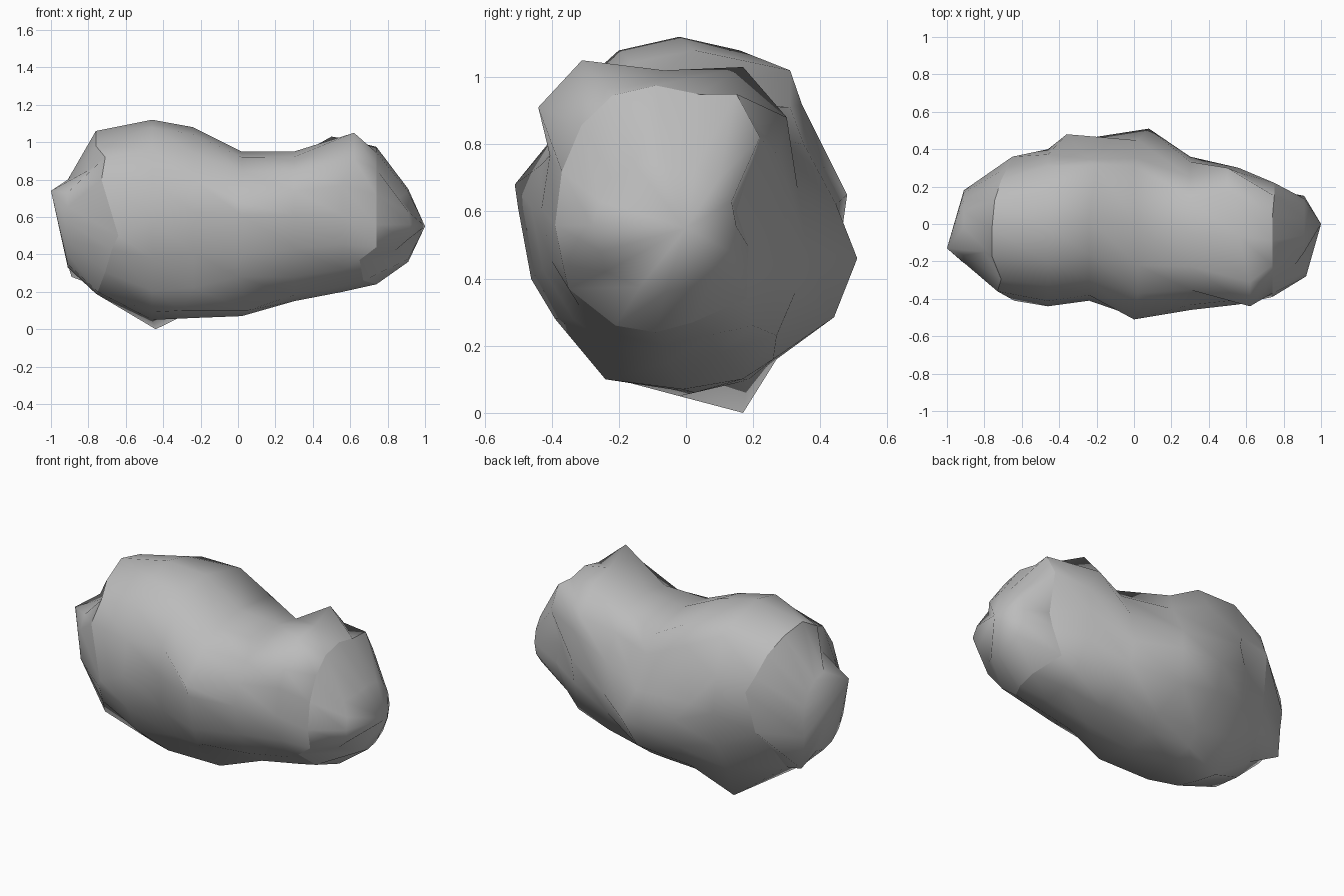
import bpy
import bmesh
from math import cos, sin, tau
from mathutils import Vector

cube = bpy.data.objects.get("Cube")
if cube:
    bpy.data.objects.remove(cube, do_unlink=True)

# Stone material
stone = bpy.data.materials.new("grey stone")
stone.use_nodes = True
colour = (0.5, 0.5, 0.5, 1)
stone.diffuse_color = colour
stone.node_tree.nodes["Principled BSDF"].inputs["Base Color"].default_value = colour

# Cross sections along the rock:
# x, front y, back y, bottom z, top z, x bulge at the sides, back-to-front skew
sections = [
    (-0.91, -0.22, 0.18, 0.33, 0.80, 0.00, 0.00),
    (-0.76, -0.39, 0.33, 0.19, 1.06, 0.10, 0.06),
    (-0.46, -0.44, 0.40, 0.05, 1.12, 0.00, 0.00),
    (-0.24, -0.41, 0.46, 0.06, 1.08, 0.00, -0.06),
    (0.02, -0.50, 0.48, 0.07, 0.95, 0.00, -0.10),
    (0.30, -0.46, 0.36, 0.15, 0.95, 0.00, -0.06),
    (0.56, -0.43, 0.30, 0.20, 1.02, 0.00, 0.00),
    (0.74, -0.39, 0.21, 0.24, 0.975, 0.00, 0.05),
    (0.91, -0.27, 0.15, 0.36, 0.75, 0.00, 0.00),
]
SIDES = 16
SHARP_RINGS = (1, 7)


def power(v, e):
    return abs(v) ** e * (1 if v > 0 else -1)


def section_point(x, front, back, bottom, top, bulge, skew, angle):
    """Rounded section, squarer above than below, with its sides skewed."""
    cy, cz = (front + back) / 2, (bottom + top) / 2
    v = sin(angle)
    u = power(cos(angle), 0.88 if v > 0 else 1.05)
    z = cz + v * (top - bottom) / 2 + skew * u * (1 - abs(v))
    return Vector((x + bulge * (1 - v * v), cy + u * (back - front) / 2, z))


# Main body
bm = bmesh.new()
rings = [[bm.verts.new(section_point(*s, tau * i / SIDES)) for i in range(SIDES)]
         for s in sections]
for a, b in zip(rings, rings[1:]):
    for i in range(SIDES):
        j = (i + 1) % SIDES
        bm.faces.new((a[i], a[j], b[j], b[i]))

# Pointed ends
for ring, tip in ((rings[0], (-1, -0.13, 0.74)), (rings[-1], (1, 0, 0.55))):
    apex = bm.verts.new(tip)
    for i in range(SIDES):
        bm.faces.new((ring[i], ring[(i + 1) % SIDES], apex))

# Crags: in each ring, pull the nearest free corner out to each landmark
crags = {
    0: [(-0.89, 0.17, 0.28), (-0.92, -0.2, 0.58), (-0.8, -0.15, 0.85)],
    1: [(-0.65, 0.36, 0.75), (-0.72, 0.22, 0.39), (-0.76, -0.17, 0.98),
        (-0.73, -0.36, 0.8), (-0.64, -0.41, 0.5), (-0.75, -0.2, 0.2)],
    2: [(-0.44, 0.17, 0.0), (-0.46, 0.31, 1.02)],
    3: [(-0.2, 0.31, 1.02), (-0.36, 0.48, 0.65), (-0.3, -0.24, 0.1),
        (-0.22, 0.27, 0.16)],
    4: [(0.08, 0.51, 0.46), (0.0, -0.51, 0.68), (0.05, -0.24, 0.1),
        (0.0, -0.39, 0.28), (0.0, 0.31, 0.91), (0.05, 0.26, 0.16)],
    5: [(0.33, 0.27, 0.23)],
    6: [(0.62, -0.31, 1.05), (0.62, -0.44, 0.91), (0.5, 0.17, 1.03),
        (0.5, 0.3, 0.88), (0.58, 0.2, 0.26)],
    7: [(0.75, 0.15, 0.95), (0.75, 0.22, 0.82), (0.73, 0.15, 0.6),
        (0.67, 0.18, 0.34), (0.67, -0.21, 0.26), (0.65, -0.35, 0.37)],
    8: [(0.92, -0.28, 0.56), (0.86, -0.22, 0.7), (0.84, -0.24, 0.42)],
}
for r, points in crags.items():
    free = list(rings[r])
    for target in map(Vector, points):
        corner = min(free, key=lambda v: (v.co - target).length)
        corner.co = target
        free.remove(corner)

bmesh.ops.recalc_face_normals(bm, faces=bm.faces[:])
for face in bm.faces:
    face.smooth = True

# Crisp rims around both broken ends
for r in SHARP_RINGS:
    for i in range(SIDES):
        edge = bm.edges.get((rings[r][i], rings[r][(i + 1) % SIDES]))
        edge.smooth = False

mesh = bpy.data.meshes.new("boulder")
bm.to_mesh(mesh)
bm.free()
mesh.materials.append(stone)
boulder = bpy.data.objects.new("boulder", mesh)
bpy.context.collection.objects.link(boulder)
